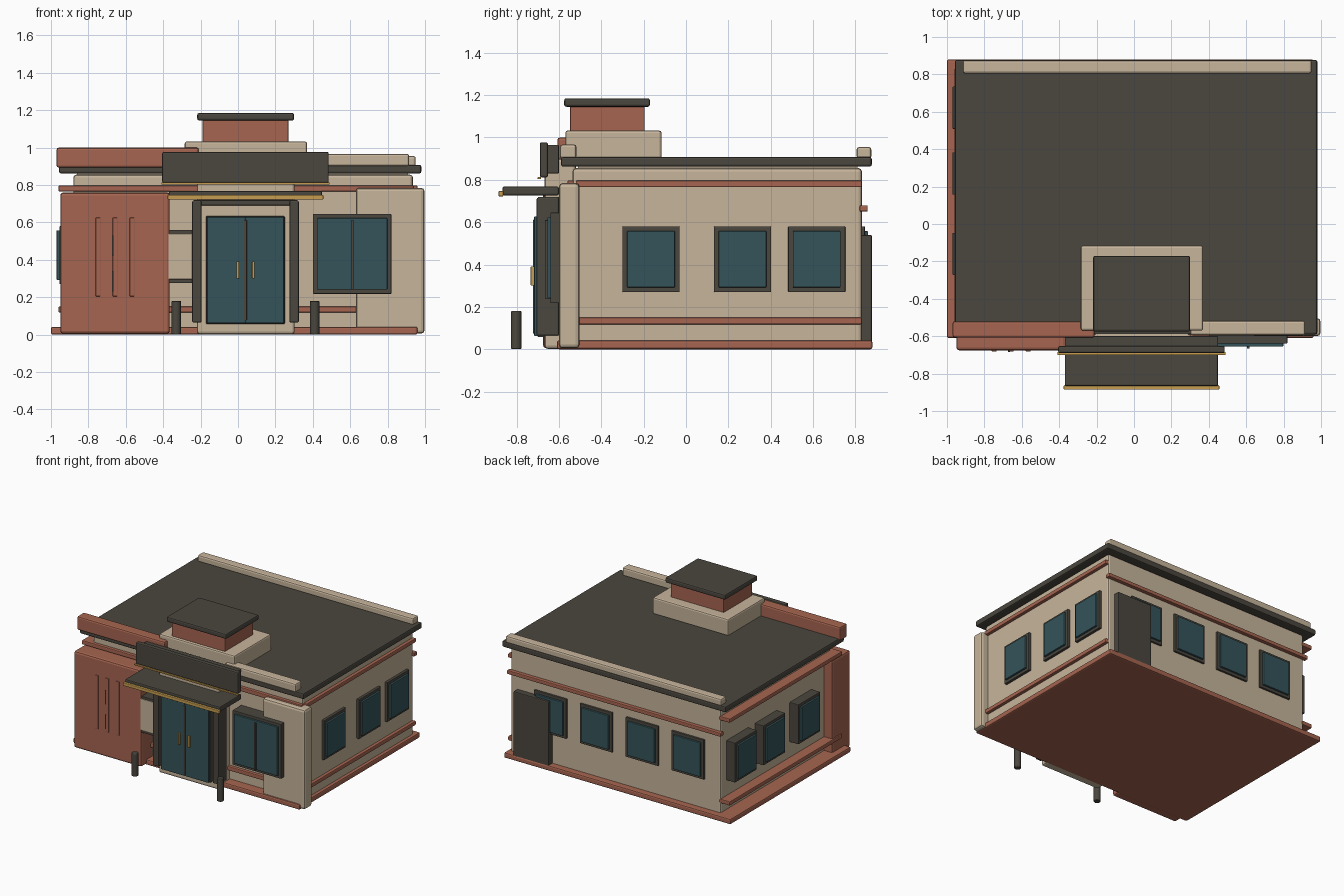
import bpy
import bmesh
import math

cube = bpy.data.objects.get("Cube")
if cube:
    bpy.data.objects.remove(cube, do_unlink=True)


def material(name, rgb):
    mat = bpy.data.materials.new(name)
    mat.use_nodes = True
    mat.diffuse_color = (*rgb, 1)
    mat.node_tree.nodes["Principled BSDF"].inputs["Base Color"].default_value = (*rgb, 1)
    return mat


BEIGE = material("beige stucco", (0.57, 0.46, 0.33))
BRICK = material("terracotta", (0.38, 0.13, 0.08))
DARK = material("dark trim", (0.07, 0.063, 0.05))
GLASS = material("teal glass", (0.035, 0.087, 0.1))
GOLD = material("gold trim", (0.57, 0.34, 0.08))


def finish(name, bm, mat, bevel):
    mesh = bpy.data.meshes.new(name)
    bm.to_mesh(mesh)
    bm.free()
    mesh.materials.append(mat)
    obj = bpy.data.objects.new(name, mesh)
    bpy.context.collection.objects.link(obj)
    if bevel:
        mod = obj.modifiers.new("rounded edges", 'BEVEL')
        mod.width = bevel
        mod.segments = 2
        mod.limit_method = 'ANGLE'
    return obj


def box(name, mat, xs, ys, zs, bevel=0.006):
    """Bevelled box given by its extents on each axis."""
    bm = bmesh.new()
    bmesh.ops.create_cube(bm, size=1)
    for v in bm.verts:
        v.co = [(a + b) / 2 + c * (b - a) for c, (a, b) in zip(v.co, (xs, ys, zs))]
    return finish(name, bm, mat, bevel)


def window(name, axis, side, wall, centre, width, zs, out):
    """Dark frame with a raised glass pane on a wall facing side along axis."""
    for part, mat, inset, near, far in (("frame", DARK, 0, -0.01, out),
                                        ("pane", GLASS, 0.022, out - 0.01, out + 0.015)):
        depth = sorted((wall + side * near, wall + side * far))
        span = (centre - width / 2 + inset, centre + width / 2 - inset)
        xs, ys = (depth, span) if axis == 'x' else (span, depth)
        box(f"{name}_{part}", mat, xs, ys, (zs[0] + inset, zs[1] - inset), 0.004)


# Base, main walls and roof
box("base_slab", BRICK, (-1, 0.96), (-0.61, 0.88), (0, 0.042), 0.01)
box("main_walls", BEIGE, (-0.88, 0.935), (-0.535, 0.83), (0.01, 0.855), 0.015)
box("roof_slab", DARK, (-0.957, 0.98), (-0.59, 0.877), (0.862, 0.908), 0.01)
box("roof_support", BEIGE, (-0.86, 0.91), (-0.51, 0.81), (0.84, 0.87), 0)

# Terracotta bands around the walls
for label, zs in (("lower", (0.118, 0.15)), ("upper", (0.765, 0.797))):
    box(f"{label}_band_front", BRICK, (-0.96, 0.94), (-0.56, -0.53), zs)
    box(f"{label}_band_right", BRICK, (-0.96, -0.87), (-0.54, 0.83), zs)
    box(f"{label}_band_left", BRICK, (0.93, 0.96), (-0.52, 0.83), zs)
box("back_band", BRICK, (-0.9, 0.95), (0.82, 0.858), (0.65, 0.68))

# Corner masses on the front
box("brick_block", BRICK, (-0.95, -0.365), (-0.675, -0.45), (0.005, 0.76), 0.015)
box("corner_pier", BEIGE, (0.63, 0.997), (-0.6, -0.503), (0.005, 0.785), 0.018)
for i in range(3):
    x = -0.748 + i * 0.091
    box(f"block_slot_{i}", BRICK, (x - 0.013, x + 0.013), (-0.682, -0.67), (0.205, 0.625), 0.003)
for z in (0.23, 0.42):
    box("slot_inlay", DARK, (-0.673, -0.663), (-0.685, -0.675), (z, z + 0.11), 0)

# Parapets
box("brick_parapet", BRICK, (-0.97, -0.21), (-0.607, -0.52), (0.893, 1.0), 0.012)
box("front_parapet", BEIGE, (0.3, 0.915), (-0.595, -0.517), (0.9, 0.967), 0.012)
box("back_parapet", BEIGE, (-0.915, 0.95), (0.805, 0.875), (0.9, 0.955), 0.012)

# Roof tower
box("tower_base", BEIGE, (-0.285, 0.37), (-0.57, -0.115), (0.9, 1.033), 0.012)
box("tower_core", BRICK, (-0.19, 0.27), (-0.548, -0.195), (1.02, 1.15), 0.006)
box("tower_cap", DARK, (-0.218, 0.3), (-0.575, -0.17), (1.145, 1.185), 0.01)

# Entrance portal and doors
box("entrance_portal", BEIGE, (-0.22, 0.303), (-0.668, -0.52), (0.002, 0.9), 0.015)
for name, x in (("right_door_post", -0.245), ("left_door_post", 0.275)):
    box(name, DARK, (x, x + 0.05), (-0.705, -0.6), (0.065, 0.715))
box("door_header", DARK, (-0.24, 0.32), (-0.7, -0.6), (0.69, 0.72))
box("door_backing", DARK, (-0.17, 0.25), (-0.7, -0.66), (0.058, 0.633), 0.003)
for name, x in (("right_door", -0.165), ("left_door", 0.04)):
    box(name, GLASS, (x, x + 0.205), (-0.717, -0.69), (0.062, 0.628), 0.004)
box("door_mullion", DARK, (0.032, 0.047), (-0.723, -0.7), (0.075, 0.612), 0.003)
for name, x in (("right_handle", -0.008), ("left_handle", 0.076)):
    box(name, GOLD, (x, x + 0.013), (-0.733, -0.71), (0.3, 0.392), 0.003)

# Canopy and blank board above the entrance
box("canopy", DARK, (-0.37, 0.45), (-0.867, -0.6), (0.727, 0.768), 0.008)
box("canopy_trim", GOLD, (-0.376, 0.456), (-0.885, -0.862), (0.722, 0.747), 0.004)
box("board", DARK, (-0.405, 0.485), (-0.69, -0.652), (0.812, 0.977), 0.008)
box("board_backing", DARK, (-0.37, 0.45), (-0.66, -0.6), (0.83, 0.965), 0.005)
box("board_trim", GOLD, (-0.41, 0.49), (-0.7, -0.685), (0.803, 0.813), 0.002)

# Small panel beside the entrance
box("side_panel", BEIGE, (-0.38, -0.235), (-0.672, -0.53), (0.295, 0.54), 0.004)
for z in (0.276, 0.536):
    box("side_panel_trim", DARK, (-0.37, -0.235), (-0.668, -0.53), (z, z + 0.024), 0.003)

# Front display window
window("front_window", 'y', -1, -0.535, 0.61, 0.42, (0.218, 0.645), 0.105)
box("front_window_mullion", DARK, (0.604, 0.618), (-0.666, -0.64), (0.24, 0.61), 0.003)

# Side and back windows
for i, y in enumerate((-0.165, 0.267, 0.617)):
    window(f"left_window_{i}", 'x', 1, 0.935, y, 0.27, (0.27, 0.58), 0.02)
for i, y in enumerate((-0.16, 0.27, 0.622)):
    window(f"right_window_{i}", 'x', -1, -0.88, y, 0.27, (0.27, 0.58), 0.075)
for i in range(4):
    window(f"back_window_{i}", 'y', 1, 0.83, -0.605 + i * 0.397, 0.28, (0.27, 0.58), 0.015)
box("back_door", DARK, (0.575, 0.88), (0.82, 0.877), (0.03, 0.54), 0.006)

# Bollards in front of the entrance
for name, x in (("right_bollard", -0.33), ("left_bollard", 0.41)):
    bm = bmesh.new()
    bmesh.ops.create_cone(bm, cap_ends=True, segments=16, radius1=0.025,
                          radius2=0.025, depth=0.178)
    bmesh.ops.translate(bm, verts=bm.verts, vec=(x, -0.802, 0.091))
    post = finish(name, bm, DARK, 0.004)
    post.modifiers["rounded edges"].angle_limit = math.radians(60)
    bpy.ops.object.select_all(action='DESELECT')
    post.select_set(True)
    bpy.context.view_layer.objects.active = post
    bpy.ops.object.shade_smooth_by_angle()
